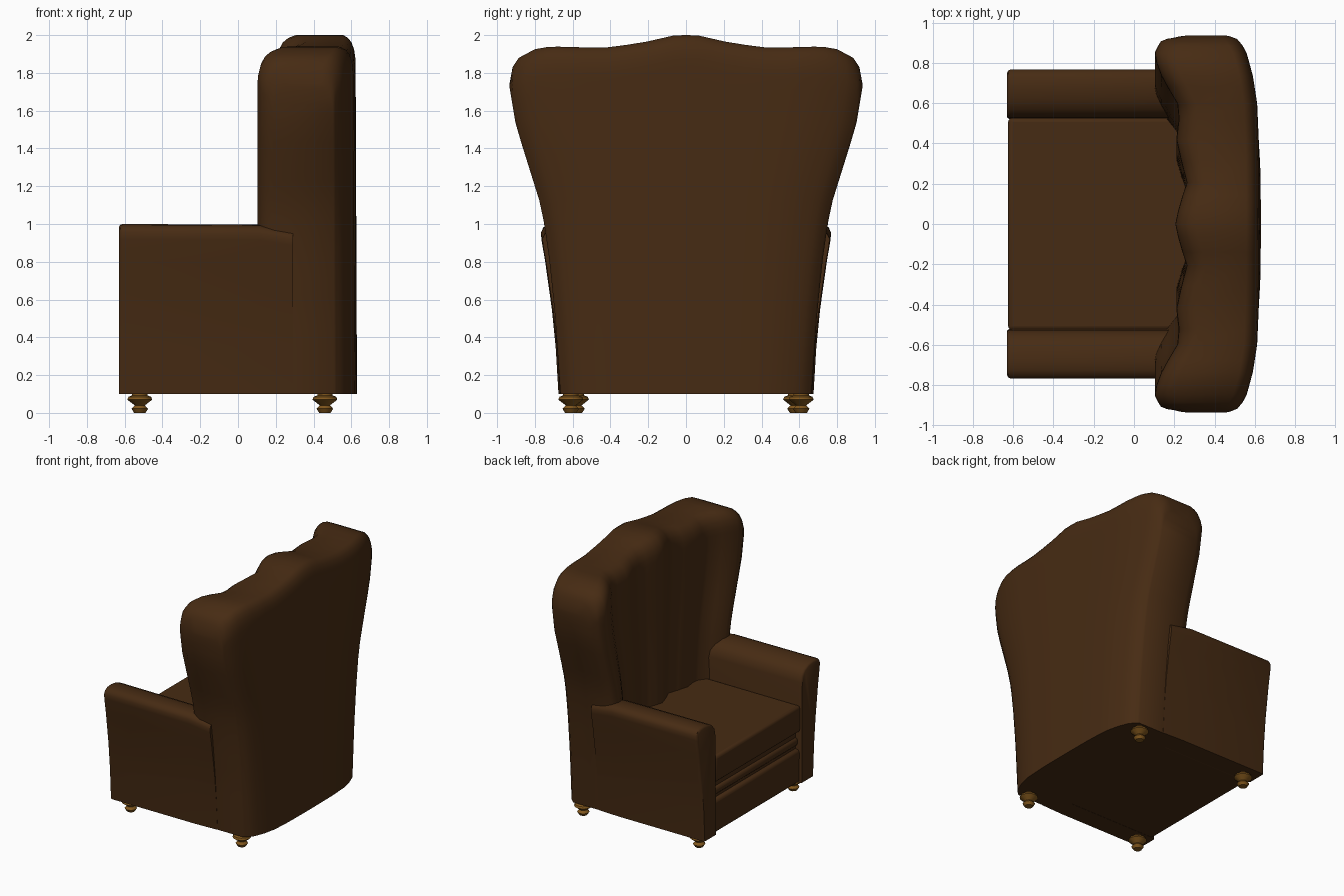
import bpy, bmesh, math

if "Cube" in bpy.data.objects:
    bpy.data.objects.remove(bpy.data.objects["Cube"])


def material(name, color):
    m = bpy.data.materials.new(name)
    m.diffuse_color = (*color, 1)
    m.use_nodes = True
    m.node_tree.nodes["Principled BSDF"].inputs["Base Color"].default_value = m.diffuse_color
    return m


LEATHER = material("dark brown leather", (0.062, 0.024, 0.0065))
WOOD = material("golden brown wood", (0.22, 0.095, 0.012))


def finish(name, bm, mat, bevel=0, segments=3, angle=40):
    bmesh.ops.recalc_face_normals(bm, faces=bm.faces)
    me = bpy.data.meshes.new(name)
    bm.to_mesh(me)
    bm.free()
    ob = bpy.data.objects.new(name, me)
    bpy.context.collection.objects.link(ob)
    me.materials.append(mat)
    if bevel:
        b = ob.modifiers.new("soft edges", 'BEVEL')
        b.width, b.segments = bevel, segments
        b.limit_method, b.angle_limit = 'ANGLE', math.radians(50)
    bpy.ops.object.select_all(action='DESELECT')
    ob.select_set(True)
    bpy.context.view_layer.objects.active = ob
    bpy.ops.object.shade_smooth_by_angle(angle=math.radians(angle))
    return ob


def box(name, x0, x1, y, z0, z1, bevel):
    bm = bmesh.new()
    bmesh.ops.create_cube(bm, size=1)
    for v in bm.verts:
        v.co = (x1 if v.co.x > 0 else x0, y if v.co.y > 0 else -y, z1 if v.co.z > 0 else z0)
    return finish(name, bm, LEATHER, bevel)


def lerp(table, t):
    """Piecewise linear lookup in a short (key, value) table."""
    for (a, p), (b, q) in zip(table, table[1:]):
        if t <= b:
            return p + (q - p) * max(0, t - a) / (b - a)
    return table[-1][1]


# Winged back: crest, flare, tufted front and rounded rear profiles
CREST = [(0, 2.0), (.07, 1.998), (.24, 1.962), (.43, 1.935), (.6, 1.935), (.77, 1.94),
         (.86, 1.925), (.95, 1.88), (.985, 1.83), (1, 1.74)]
WIDTH = [(.1, .665), (.5, .692), (.8, .722), (1.0, .75), (1.12, .775), (1.52, .9),
         (1.73, .935), (1.83, .932), (2.0, .93)]
FRONT = [(0, .205), (.1, .225), (.22, .262), (.33, .235), (.45, .21), (.56, .222), (.64, .215),
         (.73, .165), (.83, .115), (.91, .103), (.97, .13), (1, .19)]
REAR = [(0, .63), (.4, .628), (.65, .618), (.8, .595), (.93, .56), (1, .51)]
ROUND = [(0, .10), (.012, .065), (.035, .035), (.075, .012), (.13, 0)]

US = [0, .07, .15, .22, .33, .45, .56, .64, .73, .79, .86, .91, .95, .97, .985, 1]
US = [-u for u in US[:0:-1]] + US
VS = [i / 16 for i in range(15)] + [.91, .935, .96, .98, .992, 1]
bm = bmesh.new()
front, rear = [], []
for v in VS:
    fr, rr = [], []
    for u in US:
        a = abs(u)
        top = lerp(CREST, a)
        z = .1 + v * (top - .1)
        y = u * lerp(WIDTH, z)
        soft = lerp(ROUND, top - z)
        fr.append(bm.verts.new((lerp(FRONT, a) + soft, y, z)))
        rr.append(bm.verts.new((lerp(REAR, a) - soft * .65 - .008 * v, y, z)))
    front.append(fr)
    rear.append(rr)
n, m = len(US), len(VS)
for i in range(m - 1):
    for j in range(n - 1):
        for g in (front, rear):
            bm.faces.new((g[i][j], g[i][j + 1], g[i + 1][j + 1], g[i + 1][j]))
    for j in (0, n - 1):
        bm.faces.new((front[i][j], front[i + 1][j], rear[i + 1][j], rear[i][j]))
for i in (0, m - 1):
    for j in range(n - 1):
        bm.faces.new((front[i][j], front[i][j + 1], rear[i][j + 1], rear[i][j]))
finish("winged_back", bm, LEATHER, angle=60)

# Arms: rounded section swept from front to rear, dropping slightly at the back
ARM = [(.52, .1), (.675, .1), (.69, .35), (.71, .55), (.745, .8), (.765, .92), (.768, .955),
       (.755, .982), (.725, .996), (.68, 1.0), (.62, .993), (.57, .97), (.538, .935), (.525, .88)]
for side, label in ((1, "left"), (-1, "right")):
    bm = bmesh.new()
    rings = []
    for x, inset, drop in ((-.63, .014, .014), (-.623, .004, .004), (-.61, 0, 0),
                           (.11, 0, .004), (.29, .008, .035)):
        ring = []
        for y, z in ARM:
            cy = y + (.61 - y) * inset / .12
            if x > 0:
                cy = y - inset * (y > .6)
            ring.append(bm.verts.new((x, side * cy, z - drop * max(0, z - .1) / .9)))
        rings.append(ring)
    k = len(ARM)
    for r, s in zip(rings, rings[1:]):
        for i in range(k):
            bm.faces.new((r[i], r[(i + 1) % k], s[(i + 1) % k], s[i]))
    bm.faces.new(rings[0])
    bm.faces.new(rings[-1])
    finish(label + "_arm", bm, LEATHER)

# Seat: front rail, recessed deck and cushion
box("front_rail", -.615, .3, .54, .1, .36, .025)
box("seat_deck", -.585, .3, .54, .34, .52, .03)
box("deck_piping", -.605, .3, .53, .385, .45, .025)
box("seat_cushion", -.625, .3, .528, .5, .705, .022)

# Turned feet
FOOT = [(0, .005), (.03, .005), (.044, .022), (.027, .04), (.04, .05), (.066, .07),
        (.06, .085), (.04, .093), (.04, .105), (0, .105)]
for x, y, label in ((-.52, .58, "front"), (.46, .61, "rear")):
    for side in (1, -1):
        bm = bmesh.new()
        vs = [bm.verts.new((x + r, side * y, z - .005 * (z < .01))) for r, z in FOOT]
        es = [bm.edges.new(p) for p in zip(vs, vs[1:])]
        bmesh.ops.spin(bm, geom=vs + es, cent=(x, side * y, 0), axis=(0, 0, 1),
                       angle=math.tau, steps=12)
        bmesh.ops.remove_doubles(bm, verts=bm.verts, dist=1e-4)
        finish(label + ("_left" if side > 0 else "_right") + "_foot", bm, WOOD)
